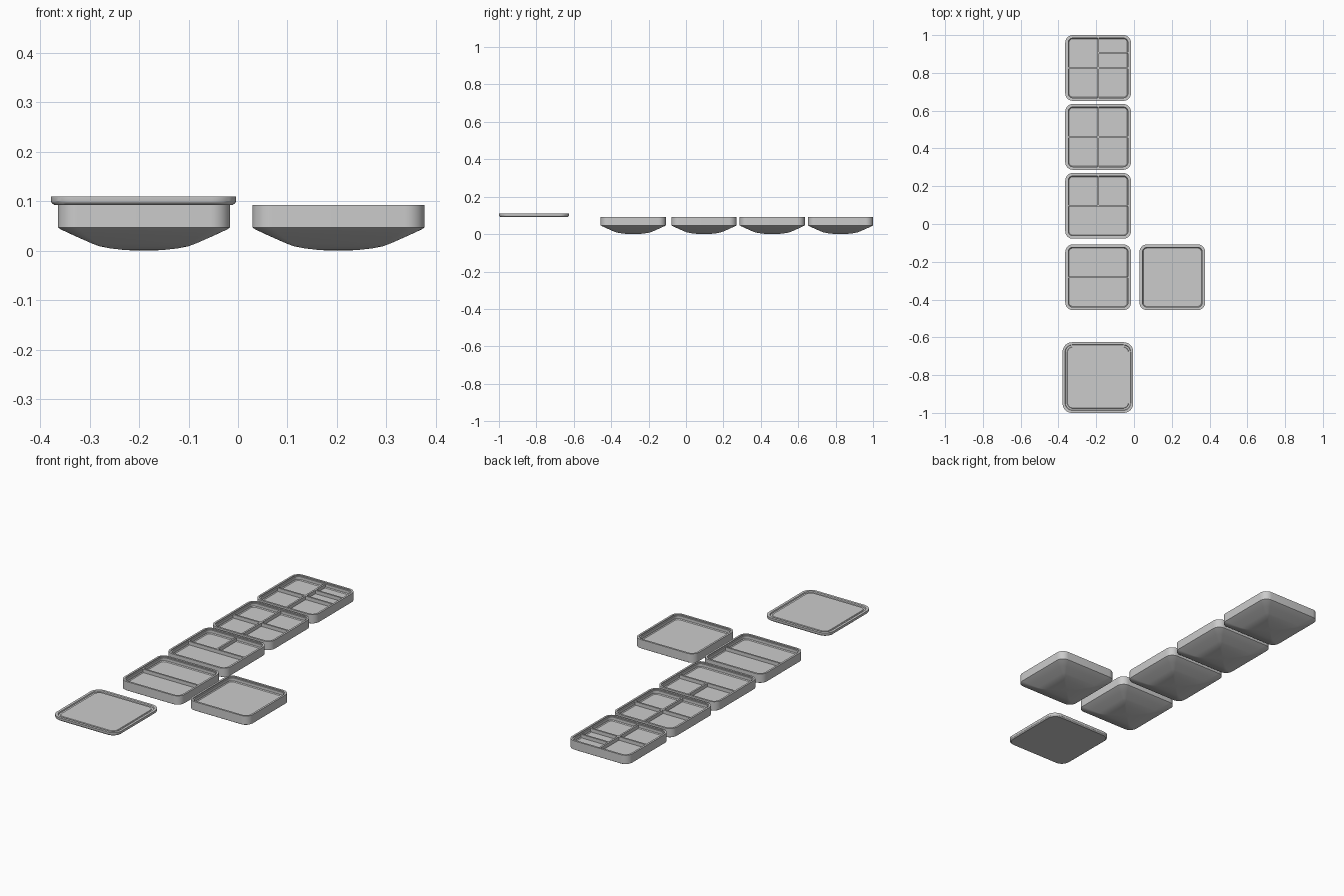
import bpy, bmesh, math

if "Cube" in bpy.data.objects:
    bpy.data.objects.remove(bpy.data.objects["Cube"])

SEG = 8  # segments per rounded corner


def ring(bm, half, radius, z):
    """Rounded square loop of vertices."""
    verts = []
    c = half - radius
    for k, (sx, sy) in enumerate([(1, 1), (-1, 1), (-1, -1), (1, -1)]):
        for i in range(SEG + 1):
            a = math.pi / 2 * (k + i / SEG)
            verts.append(bm.verts.new((sx * c + radius * math.cos(a),
                                       sy * c + radius * math.sin(a), z)))
    return verts


def add_block(bm, cx, cy, cz, sx, sy, sz):
    verts = bmesh.ops.create_cube(bm, size=1)["verts"]
    bmesh.ops.scale(bm, vec=(sx, sy, sz), verts=verts)
    bmesh.ops.translate(bm, vec=(cx, cy, cz), verts=verts)


def loft(name, profile, location, blocks=()):
    """Closed solid lofted through (half size, corner radius, z) loops."""
    bm = bmesh.new()
    loops = [ring(bm, *p) for p in profile]
    n = len(loops[0])
    for a, b in zip(loops, loops[1:]):
        for i in range(n):
            j = (i + 1) % n
            bm.faces.new((a[i], a[j], b[j], b[i]))
    bm.faces.new(loops[0][::-1])
    bm.faces.new(loops[-1])
    for b in blocks:
        add_block(bm, *b)
    bmesh.ops.recalc_face_normals(bm, faces=bm.faces)
    mesh = bpy.data.meshes.new(name)
    bm.to_mesh(mesh)
    bm.free()
    obj = bpy.data.objects.new(name, mesh)
    obj.location = location
    bpy.context.collection.objects.link(obj)
    bpy.ops.object.select_all(action='DESELECT')
    obj.select_set(True)
    bpy.context.view_layer.objects.active = obj
    bpy.ops.object.shade_smooth_by_angle(angle=math.radians(25))
    return obj


# Tray: domed underside, upright wall, rim with a small inner step, flat floor
FLOOR, INNER = 0.068, 0.158
TRAY = [(0.012, 0.001, 0.0), (0.04, 0.003, 0.0015), (0.07, 0.006, 0.005),
        (0.09, 0.009, 0.009), (0.106, 0.013, 0.015), (0.14, 0.025, 0.03),
        (0.168, 0.037, 0.043), (0.174, 0.04, 0.047), (0.174, 0.04, 0.092),
        (0.164, 0.03, 0.092), (0.164, 0.03, 0.087), (INNER, 0.024, 0.087),
        (INNER, 0.024, FLOOR + 0.004), (INNER - 0.004, 0.02, FLOOR)]


def divider(x0, y0, x1, y1, t=0.009, top=0.086):
    """Straight partition between two points on the tray floor."""
    h = top - FLOOR + 0.004
    return ((x0 + x1) / 2, (y0 + y1) / 2, top - h / 2,
            abs(x1 - x0) + t, abs(y1 - y0) + t, h)


W = INNER - 0.003
across = divider(-W, 0, W, 0)
back_half = divider(0, 0, 0, W)
front_half = divider(0, -W, 0, 0)
small_shelf = divider(0, 0.08, W, 0.08)

# Five trays with different partitions
X = -0.190
loft("open_tray", TRAY, (0.203, -0.282, 0))
loft("two_part_tray", TRAY, (X, -0.282, 0), [across])
loft("three_part_tray", TRAY, (X, 0.096, 0), [across, back_half])
loft("four_part_tray", TRAY, (X, 0.461, 0), [across, back_half, front_half])
loft("five_part_tray", TRAY, (X, 0.826, 0),
     [across, back_half, front_half, small_shelf])

# Lid: thin plate with a raised rim and a groove around the centre panel
LID = [(0.180, 0.044, 0.092), (0.186, 0.05, 0.097), (0.187, 0.05, 0.100),
       (0.187, 0.05, 0.110), (0.174, 0.04, 0.110), (0.172, 0.038, 0.104),
       (0.163, 0.03, 0.104), (0.161, 0.028, 0.107)]
loft("lid", LID, (-0.191, -0.813, 0))
